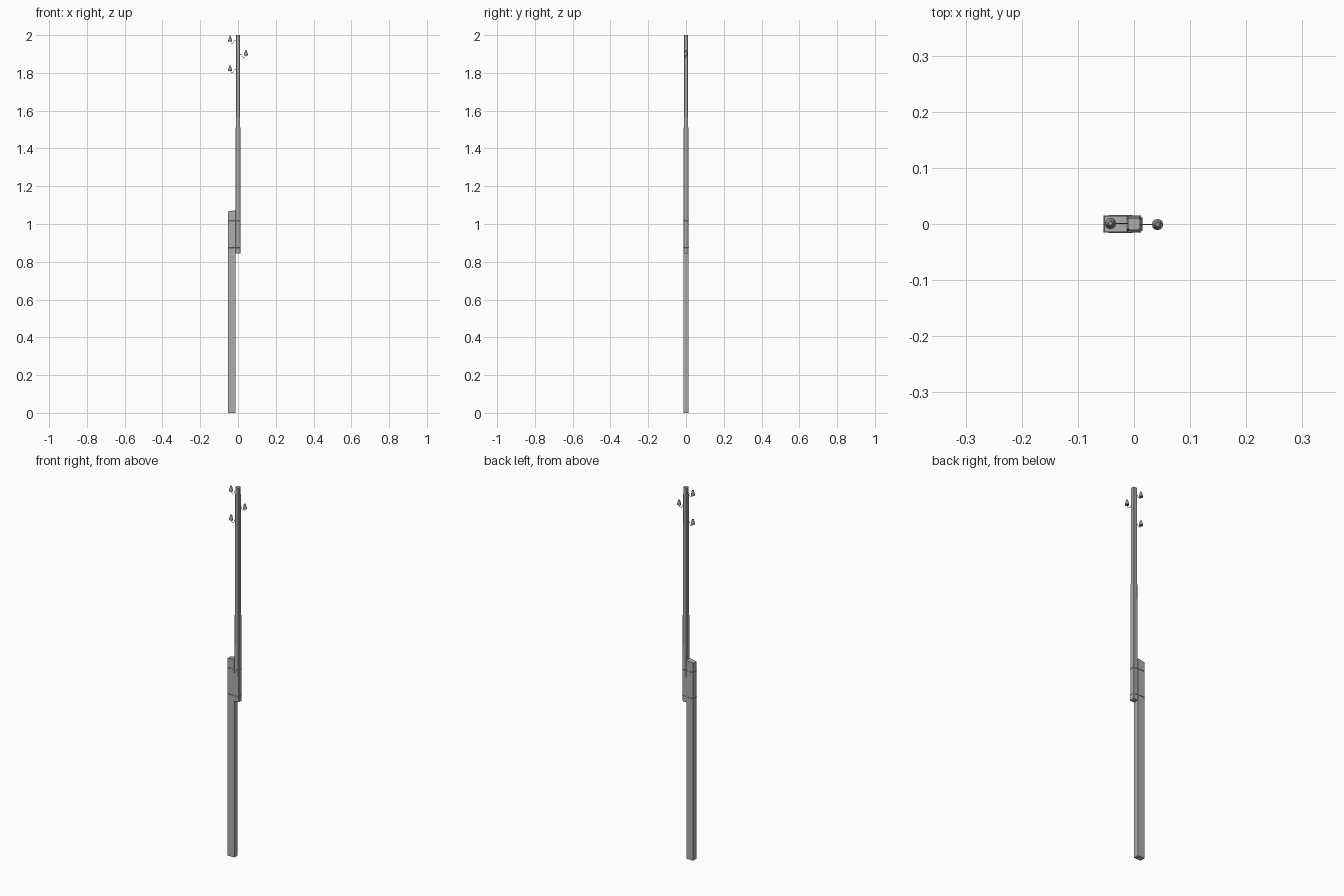
import bpy, bmesh, math

if "Cube" in bpy.data.objects:
    bpy.data.objects.remove(bpy.data.objects["Cube"])


def paint(name, v):
    m = bpy.data.materials.new(name)
    m.diffuse_color = (v, v, v, 1)
    m.use_nodes = True
    m.node_tree.nodes["Principled BSDF"].inputs["Base Color"].default_value = m.diffuse_color
    return m


GREY = paint("weathered_grey", 0.42)
DARK = paint("dark_glaze", 0.32)


def add_object(name, me, mat):
    me.materials.clear()
    if mat:
        me.materials.append(mat)
    ob = bpy.data.objects.new(name, me)
    bpy.context.collection.objects.link(ob)
    return ob


def loft(name, rings, mat):
    """Skin closed rings of points and cap both ends."""
    bm = bmesh.new()
    vs = [[bm.verts.new(p) for p in r] for r in rings]
    n = len(rings[0])
    for a, b in zip(vs, vs[1:]):
        for i in range(n):
            j = (i + 1) % n
            bm.faces.new((a[i], a[j], b[j], b[i]))
    bm.faces.new(vs[0][::-1])
    bm.faces.new(vs[-1])
    bmesh.ops.recalc_face_normals(bm, faces=bm.faces)
    me = bpy.data.meshes.new(name)
    bm.to_mesh(me)
    bm.free()
    return add_object(name, me, mat)


def rect(x0, x1, h, z0, z1):
    return [(x0, -h, z0), (x1, -h, z1), (x1, h, z1), (x0, h, z0)]


def chamfered(r, z, c=0.0025):
    """Square section with small cut corners."""
    k = r - c
    return [(x, y, z) for x, y in ((k, -r), (r, -k), (r, k), (k, r),
                                   (-k, r), (-r, k), (-r, -k), (-k, -r))]


def circle(x, y, r, z, n):
    return [(x + r * math.cos(math.tau * i / n),
             y + r * math.sin(math.tau * i / n), z) for i in range(n)]


def smooth(ob):
    bpy.ops.object.select_all(action='DESELECT')
    ob.select_set(True)
    bpy.context.view_layer.objects.active = ob
    bpy.ops.object.shade_smooth_by_angle(angle=math.radians(40))


def wire(name, pts, r, mat, cyclic=False):
    """Round wire along a path, turned into a mesh."""
    cu = bpy.data.curves.new(name, 'CURVE')
    cu.dimensions = '3D'
    cu.bevel_depth = r
    cu.bevel_resolution = 1
    cu.use_fill_caps = True
    sp = cu.splines.new('POLY')
    sp.points.add(len(pts) - 1)
    for p, c in zip(sp.points, pts):
        p.co = (*c, 1)
    sp.use_cyclic_u = cyclic
    tmp = bpy.data.objects.new(name + "_path", cu)
    bpy.context.collection.objects.link(tmp)
    me = bpy.data.meshes.new_from_object(tmp.evaluated_get(bpy.context.evaluated_depsgraph_get()))
    bpy.data.objects.remove(tmp)
    return add_object(name, me, mat)


# concrete stub standing on the ground, top slightly sloped
loft("concrete_stub", [rect(-0.053, -0.012, 0.0145, 0, 0),
                       rect(-0.0525, -0.0125, 0.0142, 1.066, 1.073)], GREY)

# tapered square timber pole lashed to the stub
loft("timber_pole", [chamfered(0.0137, 0.845), chamfered(0.0106, 2.0)], GREY)

# two wire bands around the stub and the pole
for i, z in enumerate((0.875, 1.016)):
    half = [(-0.053, 0.0145), (-0.0125, 0.0146), (0.0112, 0.0137), (0.0136, 0.0112)]
    loop = half + [(x, -y) for x, y in reversed(half)]
    wire(f"wire_band_{i + 1}", [(x, y, z) for x, y in loop], 0.0014, GREY, True)

# bell insulators on curved hooks
bell = ((0.0100, 0.0), (0.0100, 0.006), (0.0075, 0.013),
        (0.0062, 0.019), (0.0055, 0.024), (0.0035, 0.027))
for i, (side, z) in enumerate(((-1, 1.967), (1, 1.893), (-1, 1.811))):
    x, y = side * 0.042, side * -0.001
    smooth(loft(f"insulator_{i + 1}", [circle(x, y, r, z + h, 12) for r, h in bell], DARK))
    path = [(0, y, z + 0.006), (side * 0.020, y, z + 0.006)]
    for k in range(9):
        a = math.pi * k / 8
        path.append((side * (0.032 - 0.010 * math.cos(a)), y, z - 0.002 - 0.009 * math.sin(a)))
    path.append((x, y, z + 0.010))
    smooth(wire(f"hook_{i + 1}", path, 0.0011, GREY))
